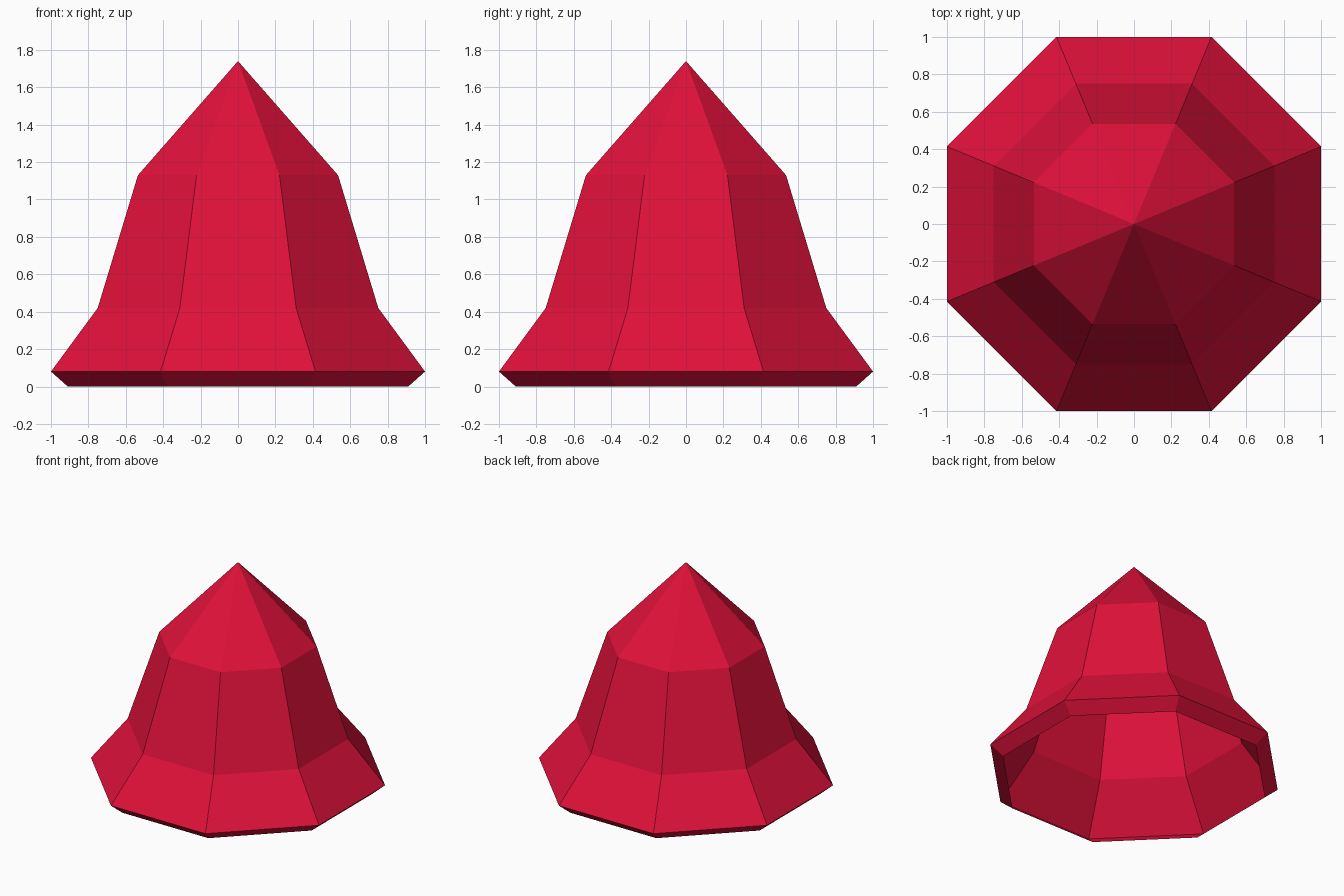
import bpy, bmesh, math

if "Cube" in bpy.data.objects:
    bpy.data.objects.remove(bpy.data.objects["Cube"])

SIDES = 8

# Single crimson colour
red = bpy.data.materials.new("crimson_red")
red.diffuse_color = (0.745, 0.0055, 0.042, 1)
red.use_nodes = True
red.node_tree.nodes["Principled BSDF"].inputs["Base Color"].default_value = red.diffuse_color

# Open bell shell: (distance from axis to flat side, height), turned-in lip first
PROFILE = [(0.91, 0.0), (1.0, 0.08), (0.75, 0.42), (0.535, 1.13)]
APEX = 1.74


def ring(bm, apothem, z):
    radius = apothem / math.cos(math.pi / SIDES)
    angles = [(i + 0.5) * math.tau / SIDES for i in range(SIDES)]
    return [bm.verts.new((radius * math.cos(a), radius * math.sin(a), z)) for a in angles]


bm = bmesh.new()
rings = [ring(bm, r, z) for r, z in PROFILE]
tip = bm.verts.new((0, 0, APEX))

# Lip, flared skirt and body bands
for low, high in zip(rings, rings[1:]):
    for i in range(SIDES):
        j = (i + 1) % SIDES
        bm.faces.new((low[i], low[j], high[j], high[i]))

# Pointed cap
for i in range(SIDES):
    bm.faces.new((rings[-1][i], rings[-1][(i + 1) % SIDES], tip))

mesh = bpy.data.meshes.new("bell_shell")
bm.to_mesh(mesh)
bm.free()
mesh.materials.append(red)
bell = bpy.data.objects.new("bell_shell", mesh)
bpy.context.collection.objects.link(bell)
